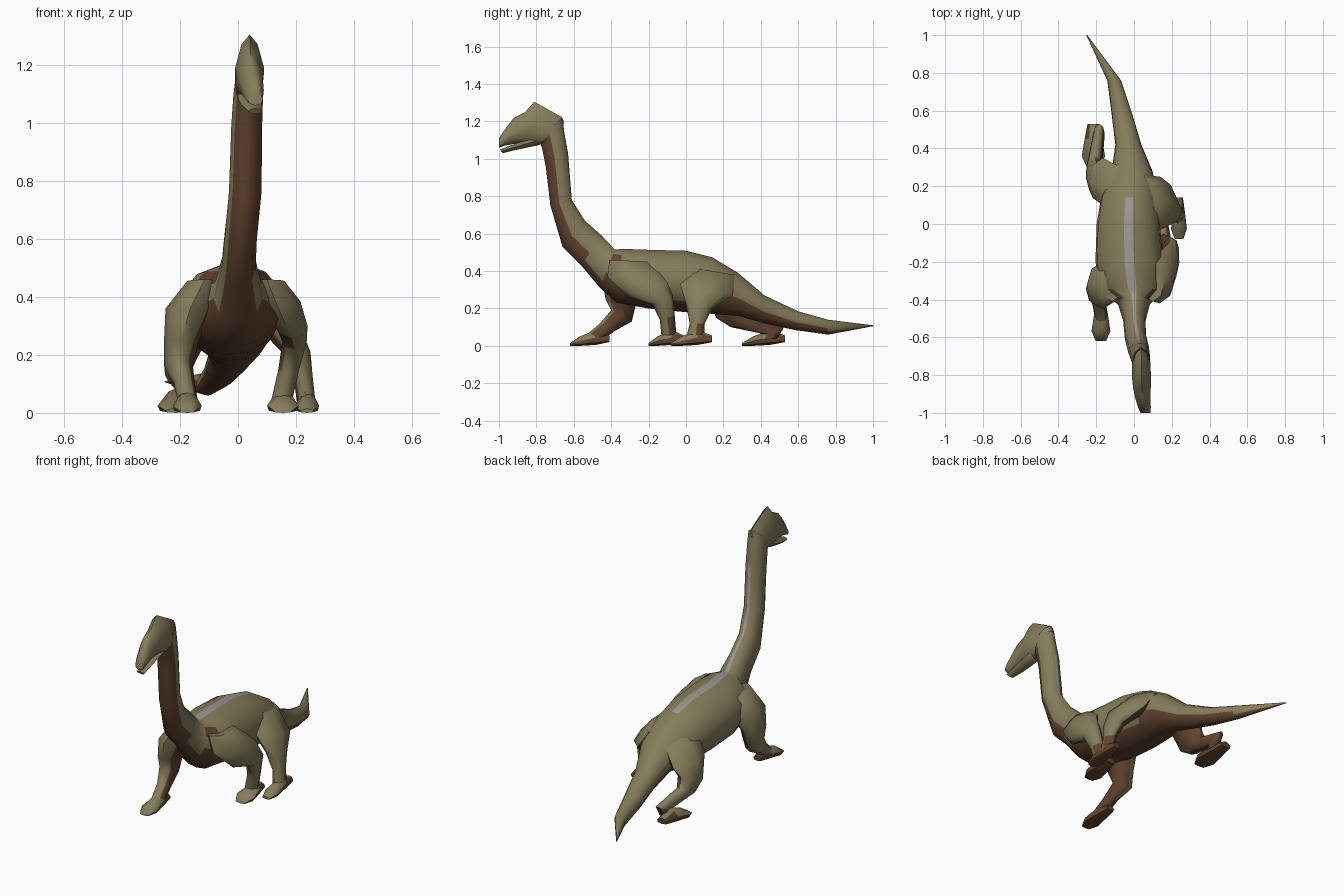
import bpy, bmesh
from math import sin, cos, radians
from mathutils import Vector

cube = bpy.data.objects.get("Cube")
if cube:
    bpy.data.objects.remove(cube)


def make_material(name, colour):
    mat = bpy.data.materials.new(name)
    mat.use_nodes = True
    mat.diffuse_color = (*colour, 1)
    mat.node_tree.nodes["Principled BSDF"].inputs["Base Color"].default_value = (*colour, 1)
    return mat


MATERIALS = [make_material("olive_skin", (.24, .205, .105)),
             make_material("brown_underside", (.12, .057, .028)),
             make_material("grey_spine", (.33, .31, .30))]
OLIVE, BROWN, GREY = range(len(MATERIALS))


def even_angles(count):
    return [360 * i / count for i in range(count)]


def loft(name, stations, angles, rule, pinch=0.0):
    """Skin oval rings; each station is upper (y, z), lower (y, z), centre x, half width."""
    bm = bmesh.new()
    rings = []
    for uy, uz, ly, lz, x, half in stations:
        upper, lower = Vector((x, uy, uz)), Vector((x, ly, lz))
        middle, arm = (upper + lower) / 2, (upper - lower) / 2
        ring = []
        for angle in map(radians, angles):
            side = half * sin(angle) * (1 - pinch * cos(angle))
            ring.append(bm.verts.new(middle + arm * cos(angle) + Vector((side, 0, 0))))
        rings.append(ring)
    count = len(angles)
    spine = []
    for a, b in zip(rings, rings[1:]):
        for i in range(count):
            j = (i + 1) % count
            face = bm.faces.new((a[i], a[j], b[j], b[i]))
            if j == 0:
                spine.append(face)
    bm.faces.new(rings[0])
    bm.faces.new(rings[-1])
    bmesh.ops.recalc_face_normals(bm, faces=bm.faces)
    for face in bm.faces:
        face.material_index = rule(face.calc_center_median(), face.normal, face in spine)
    mesh = bpy.data.meshes.new(name)
    bm.to_mesh(mesh)
    bm.free()
    for mat in MATERIALS:
        mesh.materials.append(mat)
    obj = bpy.data.objects.new(name, mesh)
    bpy.context.collection.objects.link(obj)
    bpy.ops.object.select_all(action="DESELECT")
    obj.select_set(True)
    bpy.context.view_layer.objects.active = obj
    bpy.ops.object.shade_smooth_by_angle(angle=radians(58))
    return obj


# Colour rules
def body_rule(centre, normal, on_spine):
    if on_spine and -.64 < centre.y < .12:
        return GREY
    if centre.z > .45:
        throat, limit = Vector((.2, -.95, -.2)), .3
    else:
        throat, limit = Vector((0, -.55, -.83)), .1 if centre.y > .2 else .4
    return BROWN if normal.dot(throat) > limit else OLIVE


def plain_rule(centre, normal, on_spine):
    return OLIVE


def leg_rule(side):
    inward = Vector((-side * .8, .45, -.4))

    def rule(centre, normal, on_spine):
        ankle = centre.z < .1 and normal.y > .2
        return BROWN if ankle or normal.dot(inward) > .5 else OLIVE
    return rule


def foot_rule(middle):
    def rule(centre, normal, on_spine):
        heel = centre.y > middle and normal.z < .8
        return BROWN if heel or normal.z < -.1 else OLIVE
    return rule


# Tail, torso and neck in one skin, with a narrow strip along the spine
half_ring = [8, 40, 70, 100, 130, 160]
body_angles = half_ring + [180] + [360 - a for a in reversed(half_ring)]
loft("body", [
    (1, .11, 1, .105, -.25, .003),
    (.76, .14, .76, .06, -.105, .037),
    (.6, .185, .58, .085, -.065, .055),
    (.42, .27, .42, .12, -.03, .07),
    (.28, .39, .28, .16, -.01, .11),
    (.14, .475, .16, .17, -.025, .15),
    (0, .51, 0, .18, -.03, .17),
    (-.2, .515, -.2, .2, -.025, .182),
    (-.34, .52, -.37, .23, -.01, .165),
    (-.38, .515, -.46, .31, 0, .085),
    (-.45, .59, -.56, .43, .002, .06),
    (-.54, .67, -.66, .53, .008, .057),
    (-.61, .78, -.725, .75, .025, .057),
    (-.63, 1.03, -.75, .96, .03, .054),
    (-.65, 1.14, -.77, 1.06, .035, .052),
    (-.66, 1.22, -.79, 1.11, .038, .046),
], body_angles, body_rule)

# Head with a peaked crown, and a barely open jaw
loft("head", [
    (-.65, 1.19, -.77, 1.08, .036, .046),
    (-.662, 1.222, -.8, 1.07, .038, .049),
    (-.81, 1.305, -.83, 1.075, .04, .05),
    (-.86, 1.25, -.87, 1.085, .042, .047),
    (-.92, 1.22, -.92, 1.08, .046, .04),
    (-.97, 1.155, -.97, 1.07, .055, .034),
    (-1, 1.11, -1, 1.06, .06, .026),
], even_angles(8), plain_rule, pinch=.3)
loft("lower_jaw", [
    (-.77, 1.13, -.8, 1.07, .038, .042),
    (-.86, 1.1, -.86, 1.058, .042, .04),
    (-.92, 1.078, -.92, 1.045, .048, .035),
    (-.995, 1.05, -.98, 1.03, .06, .024),
], even_angles(8), plain_rule)

# Legs, caught in mid stride, with shoulders and hips sunk into the torso
legs = {
    "left_front_leg": (1, [
        (-.41, .46, -.2, .45, .1, .06),
        (-.42, .37, -.15, .4, .135, .08),
        (-.31, .26, -.1, .34, .185, .055),
        (-.18, .22, -.07, .27, .195, .042),
        (-.14, .14, -.06, .16, .175, .036),
        (-.13, .04, -.05, .04, .15, .036)]),
    "right_front_leg": (-1, [
        (-.41, .46, -.22, .45, -.115, .06),
        (-.45, .36, -.2, .36, -.165, .085),
        (-.43, .25, -.26, .25, -.195, .06),
        (-.4, .19, -.29, .13, -.205, .05),
        (-.46, .12, -.38, .08, -.185, .036),
        (-.52, .07, -.45, .03, -.175, .035)]),
    "left_hind_leg": (1, [
        (.02, .42, .26, .38, .06, .06),
        (-.03, .33, .25, .27, .14, .075),
        (0, .22, .14, .2, .2, .05),
        (.02, .12, .1, .12, .225, .033),
        (0, .04, .1, .04, .235, .032)]),
    "right_hind_leg": (-1, [
        (.06, .42, .3, .35, -.07, .055),
        (.1, .31, .35, .26, -.165, .075),
        (.16, .15, .33, .21, -.2, .055),
        (.24, .1, .36, .16, -.21, .042),
        (.43, .06, .53, .11, -.185, .03),
        (.41, .03, .49, .04, -.185, .03)]),
}
for name, (side, stations) in legs.items():
    loft(name, stations, even_angles(8), leg_rule(side))


# Flared wedge feet
def foot(name, x, toe, heel, half):
    length = heel - toe
    steps = [(0, .055, .02, .5), (.35, .085, .005, .75), (.75, .05, 0, 1), (1, .015, 0, .55)]
    loft(name, [(heel - t * length, top, heel - t * length, low, x, half * wide)
                for t, top, low, wide in steps],
         even_angles(8), foot_rule((toe + heel) / 2), pinch=.35)


foot("left_front_foot", .155, -.2, -.01, .055)
foot("right_front_foot", -.175, -.62, -.41, .05)
foot("left_hind_foot", .238, -.08, .14, .042)
foot("right_hind_foot", -.215, .3, .53, .062)
